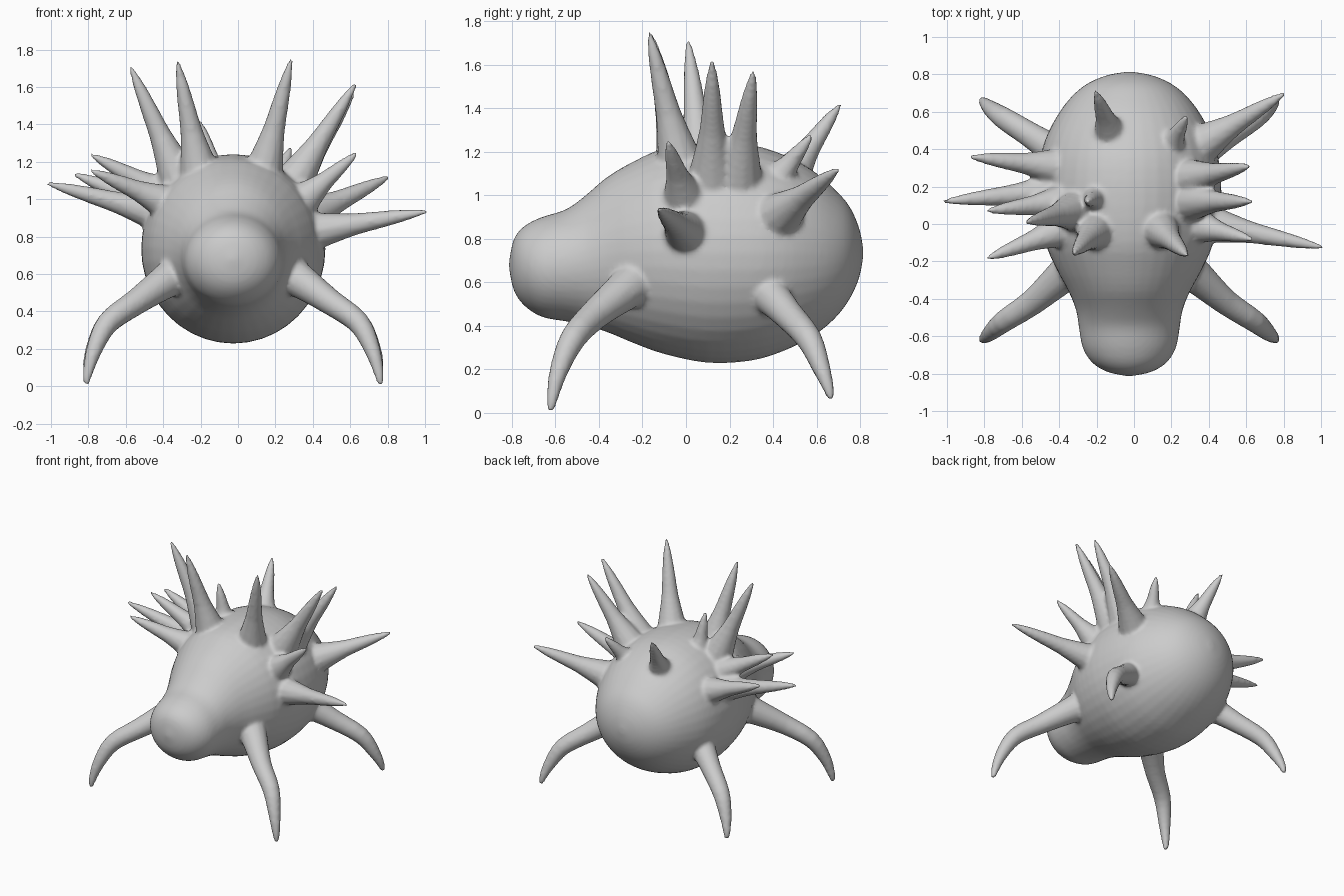
import bpy, bmesh, math
from mathutils import Vector, Matrix

if "Cube" in bpy.data.objects:
    bpy.data.objects.remove(bpy.data.objects["Cube"])

SKIN = bpy.data.materials.new("plain grey")
SKIN.diffuse_color = (0.6, 0.6, 0.6, 1)
SKIN.use_nodes = True
SKIN.node_tree.nodes["Principled BSDF"].inputs["Base Color"].default_value = SKIN.diffuse_color
MID_X = -0.025


def smooth_path(rows, steps):
    """Catmull-Rom resample of rows of numbers."""
    rows = [Vector(r) for r in rows]
    out = []
    for i in range(len(rows) - 1):
        a, b, c = rows[max(i - 1, 0)], rows[i], rows[i + 1]
        d = rows[min(i + 2, len(rows) - 1)]
        for k in range(steps):
            t = k / steps
            out.append(0.5 * (2 * b + (c - a) * t + (2 * a - 5 * b + 4 * c - d) * t * t
                              + (3 * b - a - 3 * c + d) * t ** 3))
    return out + [rows[-1]]


def loft(bm, rows, sides, steps, follow):
    """Closed skin over elliptical rings; each row is x, y, z, half width, half height."""
    rows = smooth_path(rows, steps)
    rings = []
    for i, r in enumerate(rows):
        here = Vector(r[:3])
        rot = Matrix.Identity(3)
        if follow:
            tangent = Vector(rows[min(i + 1, len(rows) - 1)][:3]) - Vector(rows[max(i - 1, 0)][:3])
            rot = tangent.to_track_quat('Y', 'Z').to_matrix()
        ring = []
        for s in range(sides):
            a = 2 * math.pi * s / sides
            ring.append(bm.verts.new(here + rot @ Vector((r[3] * math.cos(a), 0, r[4] * math.sin(a)))))
        rings.append(ring)
    for p, q in zip(rings, rings[1:]):
        for s in range(sides):
            n = (s + 1) % sides
            bm.faces.new((p[s], p[n], q[n], q[s]))
    bm.faces.new(rings[0])
    bm.faces.new(rings[-1])


def spike(bm, root, tip):
    root, tip = Vector(root), Vector(tip)
    size = min(1, 0.55 + 0.8 * (tip - root).length)
    profile = ((0, .115), (.18, .088), (.4, .06), (.6, .047), (.8, .033), (.94, .018), (1.0, .010))
    loft(bm, [(*root.lerp(tip, t), r * size, r * size) for t, r in profile], 12, 2, True)


bm = bmesh.new()

# egg-shaped body running into the blunt head: y, bottom, top, half width
body = [(-.812, .66, .70, .02), (-.79, .56, .80, .12), (-.74, .49, .86, .20), (-.66, .44, .90, .25),
        (-.55, .42, .935, .27), (-.46, .40, 1.0, .285), (-.36, .37, 1.085, .325),
        (-.24, .32, 1.155, .39), (-.10, .27, 1.215, .45), (.10, .23, 1.24, .49),
        (.30, .24, 1.23, .485), (.45, .285, 1.185, .45), (.58, .35, 1.115, .385),
        (.68, .43, 1.03, .31), (.75, .52, .95, .225), (.795, .62, .85, .12), (.813, .71, .76, .02)]
loft(bm, [(MID_X, y, (lo + hi) / 2, w, (hi - lo) / 2) for y, lo, hi, w in body], 40, 3, False)

# four bent legs, mirrored left and right: half x, y, z, radius
front_leg = [(.24, -.18, .64, .12), (.37, -.29, .555, .092), (.52, -.42, .45, .07), (.67, -.52, .34, .06),
             (.745, -.585, .19, .043), (.78, -.615, .06, .026), (.785, -.62, .01, .015)]
back_leg = [(.24, .26, .64, .12), (.37, .37, .555, .092), (.52, .47, .45, .07), (.67, .565, .34, .06),
            (.745, .62, .21, .043), (.78, .655, .11, .026), (.785, .665, .06, .015)]
for leg in (front_leg, back_leg):
    for side in (-1, 1):
        loft(bm, [(MID_X + side * x, y, z, r, r) for x, y, z, r in leg], 14, 3, True)

# back and flank spikes: root, tip
spikes = [
    ((-.31, .07, 1.10), (-.575, .01, 1.71)), ((-.20, -.03, 1.12), (-.325, -.16, 1.74)),
    ((.13, -.02, 1.12), (.285, -.17, 1.75)), ((.29, .12, 1.08), (.63, .12, 1.62)),
    ((.29, .24, 1.08), (.62, .31, 1.57)), ((.34, -.01, .99), (.64, -.085, 1.25)),
    ((.36, .01, .82), (1.01, -.125, .935)), ((.35, .42, .90), (.81, .70, 1.12)),
    ((.19, .41, 1.06), (.285, .58, 1.28)), ((-.12, .47, 1.08), (-.205, .71, 1.42)),
    ((-.38, .30, .94), (-.88, .36, 1.135)), ((-.38, .18, .91), (-1.02, .12, 1.085)),
    ((-.36, .12, 1.01), (-.79, .07, 1.24)), ((-.36, -.02, .97), (-.79, -.185, 1.155)),
    ((-.20, .14, 1.12), (-.25, .12, 1.44)),
]
for root, tip in spikes:
    spike(bm, root, tip)

bmesh.ops.recalc_face_normals(bm, faces=bm.faces)
mesh = bpy.data.meshes.new("spiky_creature")
bm.to_mesh(mesh)
bm.free()
mesh.materials.append(SKIN)
creature = bpy.data.objects.new("spiky_creature", mesh)
bpy.context.collection.objects.link(creature)

# fuse all parts into one soft skin
fuse = creature.modifiers.new("fuse", 'REMESH')
fuse.mode = 'VOXEL'
fuse.voxel_size = 0.014
fuse.use_smooth_shade = True
soften = creature.modifiers.new("soften", 'SMOOTH')
soften.factor = 0.5
soften.iterations = 4
